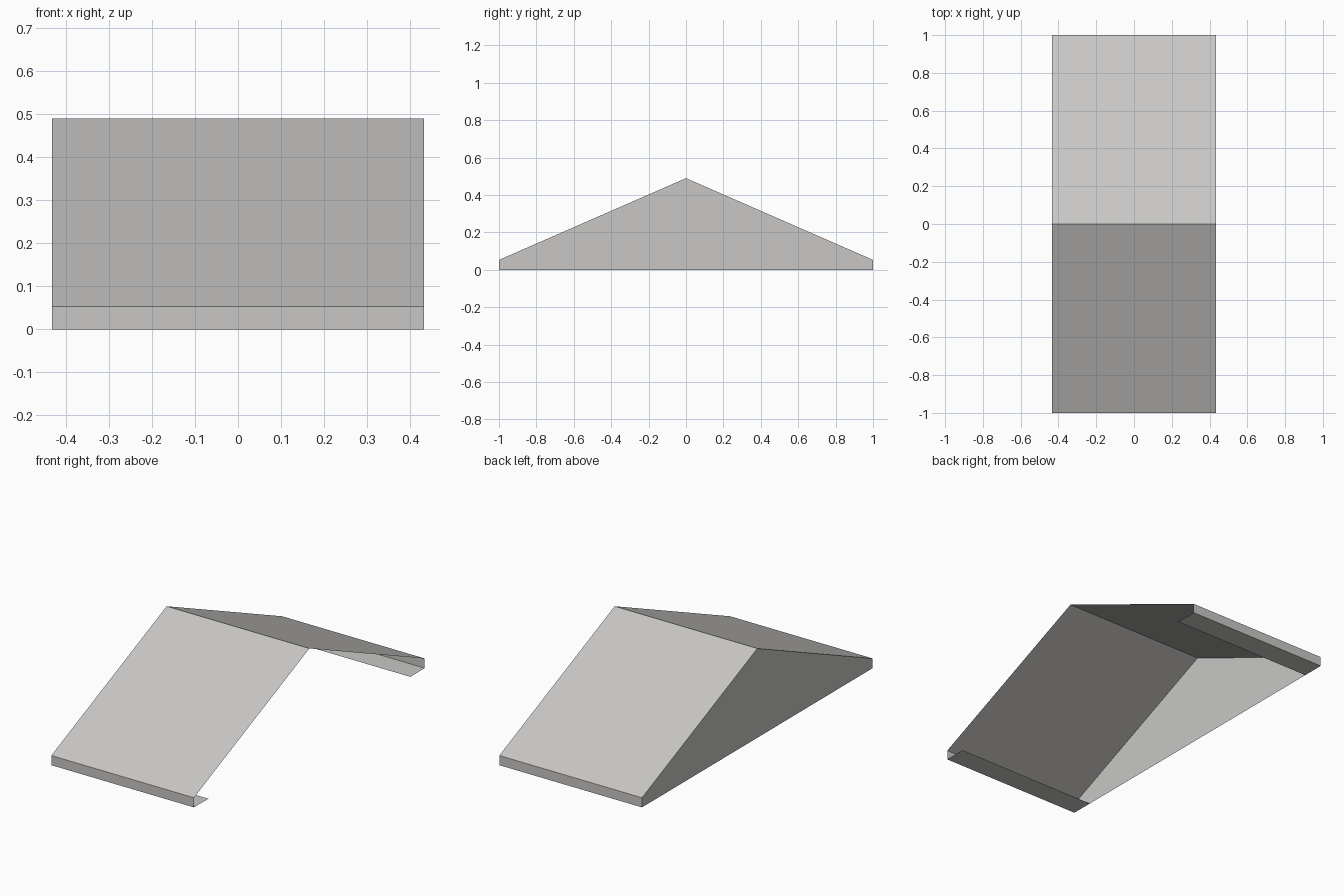
import bpy
import bmesh

cube = bpy.data.objects.get("Cube")
if cube:
    bpy.data.objects.remove(cube, do_unlink=True)

HALF_WIDTH, HALF_LENGTH = 0.433, 1.0
EAVE, RIDGE, LIP = 0.053, 0.49, 0.125

grey = bpy.data.materials.new("warm_grey")
grey.use_nodes = True
colour = (0.58, 0.573, 0.56, 1)
grey.diffuse_color = colour
grey.node_tree.nodes["Principled BSDF"].inputs["Base Color"].default_value = colour


def add_object(name, bm):
    mesh = bpy.data.meshes.new(name)
    bm.to_mesh(mesh)
    bm.free()
    mesh.materials.append(grey)
    obj = bpy.data.objects.new(name, mesh)
    bpy.context.collection.objects.link(obj)
    return obj


# Half profile in (y, z) from the inner lip to the eave, mirrored about the ridge
half = [(-HALF_LENGTH + LIP, 0), (-HALF_LENGTH, 0), (-HALF_LENGTH, EAVE)]
profile = half + [(0, RIDGE)] + [(-y, z) for y, z in reversed(half)]

# Folded roof sheet: bottom lips, end fascias and two slopes
bm = bmesh.new()
rows = [[bm.verts.new((x, y, z)) for x in (-HALF_WIDTH, HALF_WIDTH)] for y, z in profile]
for a, b in zip(rows, rows[1:]):
    bm.faces.new((a[0], a[1], b[1], b[0]))
add_object("folded_roof", bm)

# Gable wall closing one side; the other side stays open
bm = bmesh.new()
bm.faces.new([bm.verts.new((-HALF_WIDTH, y, z)) for y, z in profile[1:-1]])
add_object("gable_wall", bm)
